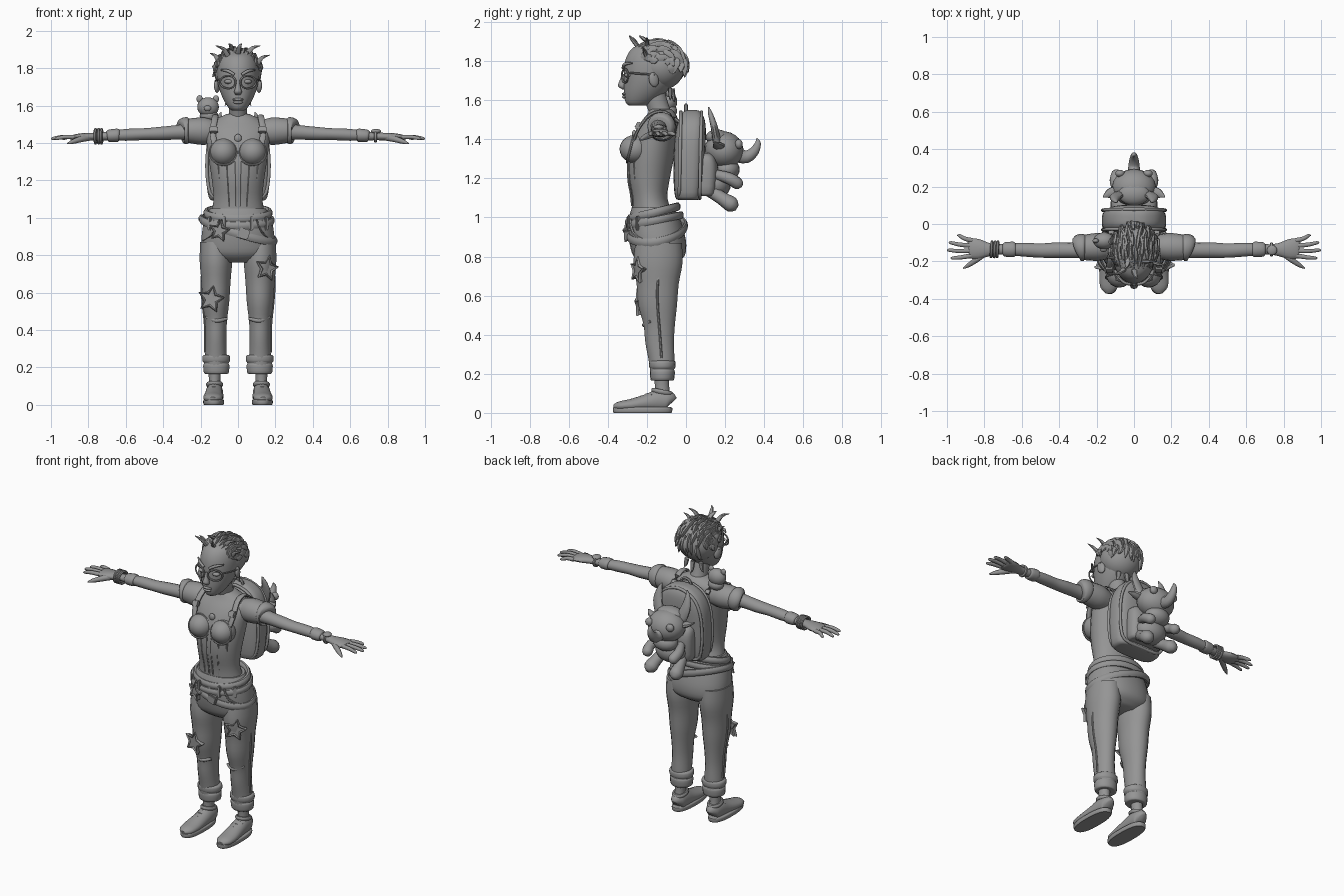
import bpy, bmesh, math, random
from mathutils import Vector, Matrix, Euler

random.seed(4)
grey = bpy.data.materials.new("clay grey")
grey.diffuse_color = (0.3, 0.3, 0.3, 1)
Y, Z = Vector((0, 1, 0)), Vector((0, 0, 1))


def finish(name, bm, mirror=False, angle=50):
    bmesh.ops.recalc_face_normals(bm, faces=bm.faces)
    me = bpy.data.meshes.new(name)
    bm.to_mesh(me)
    bm.free()
    me.materials.append(grey)
    ob = bpy.data.objects.new(name, me)
    bpy.context.collection.objects.link(ob)
    for o in bpy.context.selected_objects:
        o.select_set(False)
    ob.select_set(True)
    bpy.context.view_layer.objects.active = ob
    bpy.ops.object.shade_smooth_by_angle(angle=math.radians(angle))
    if mirror:
        ob.modifiers.new("mirror", 'MIRROR')
    return ob


def spline(pts, k, closed):
    """Catmull-Rom through tuples of x, y, z, radius a, radius b."""
    n, out = len(pts), []
    get = (lambda i: Vector(pts[i % n])) if closed else (lambda i: Vector(pts[min(max(i, 0), n - 1)]))
    for i in range(n if closed else n - 1):
        a, b, c, d = (get(i + j) for j in (-1, 0, 1, 2))
        for s in range(k):
            t = s / k
            out.append(b + (c - a) * (t / 2) + (a * 2 - b * 5 + c * 4 - d) * (t * t / 2)
                       + (b * 3 - a - c * 3 + d) * (t ** 3 / 2))
    if not closed:
        out.append(get(n - 1))
    return out


def sweep(name, pts, n=12, k=3, ref=Y, axis=None, p=2.0, closed=False, mirror=False, angle=50):
    """Skin elliptical sections along a path; p above 2 makes them boxier."""
    path = spline(pts, k, closed)
    bm, rings, m = bmesh.new(), [], len(path)
    for i, v in enumerate(path):
        lo, hi = (path[i - 1], path[(i + 1) % m]) if closed else (path[max(i - 1, 0)], path[min(i + 1, m - 1)])
        t = Vector(axis) if axis else (Vector(hi[:3]) - Vector(lo[:3])).normalized()
        side = t.cross(ref).normalized()
        up = side.cross(t)
        ring = []
        for j in range(n):
            a = 2 * math.pi * (j + 0.5) / n
            c, s = math.cos(a), math.sin(a)
            c, s = math.copysign(abs(c) ** (2 / p), c), math.copysign(abs(s) ** (2 / p), s)
            ring.append(bm.verts.new(Vector(v[:3]) + side * c * abs(v[3]) + up * s * abs(v[4])))
        rings.append(ring)
    for i in range(m if closed else m - 1):
        a, b = rings[i], rings[(i + 1) % m]
        for j in range(n):
            bm.faces.new((a[j], a[(j + 1) % n], b[(j + 1) % n], b[j]))
    if not closed:
        bm.faces.new(rings[0])
        bm.faces.new(rings[-1])
    return finish(name, bm, mirror, angle)


def column(name, rows, x=0.0, **kw):
    """Stack of level sections: z, centre y, half width, half depth."""
    return sweep(name, [(x, r[1], r[0], r[2], r[3]) for r in rows], axis=(0, 0, 1), **kw)


def blob(name, loc, size, rot=(0, 0, 0), mirror=False):
    bm = bmesh.new()
    bmesh.ops.create_uvsphere(bm, u_segments=20, v_segments=12, radius=1)
    bm.transform(Matrix.LocRotScale(Vector(loc), Euler(rot), Vector(size)))
    return finish(name, bm, mirror)


def box(name, loc, size, rot=(0, 0, 0), mirror=False):
    bm = bmesh.new()
    bmesh.ops.create_cube(bm, size=1)
    bm.transform(Matrix.LocRotScale(Vector(loc), Euler(rot), Vector(size)))
    bmesh.ops.bevel(bm, geom=bm.edges[:], offset=min(size) * 0.25, segments=2, affect='EDGES')
    return finish(name, bm, mirror)


def hoop(name, c, rx, ry, ra, rb, kx=0.0, ky=0.0, **kw):
    """Level loop around the body, tilted by the slopes kx and ky."""
    pts = []
    for i in range(16):
        a = math.pi * i / 8
        x, y = rx * math.cos(a), ry * math.sin(a)
        pts.append((c[0] + x, c[1] + y, c[2] + kx * x + ky * y, ra, rb))
    return sweep(name, pts, n=8, k=2, ref=Z, closed=True, **kw)


def loop(name, c, u, v, ru, rv, r, mirror=False):
    """Round cord around a centre in the plane of u and v."""
    pts = []
    for i in range(12):
        a = math.pi * i / 6
        pts.append((*(Vector(c) + Vector(u) * ru * math.cos(a) + Vector(v) * rv * math.sin(a)), r, r))
    return sweep(name, pts, n=6, k=2, ref=Vector(u).cross(Vector(v)), closed=True, mirror=mirror)


def star(name, c, size, turn, tilt=0.2):
    """Star patch with a raised rim."""
    m = Matrix.Translation(c) @ Euler((0, tilt, turn)).to_matrix().to_4x4()
    pts = []
    for i in range(10):
        a, r = math.pi * i / 5, size * (1 if i % 2 == 0 else 0.5)
        pts.append(m @ Vector((r * math.sin(a), 0, r * math.cos(a))))
    sweep(name + "_rim", [(*q, 0.008, 0.008) for q in pts], n=6, k=1, ref=m.to_3x3() @ Y, closed=True)
    bm = bmesh.new()
    face = bm.faces.new([bm.verts.new(q) for q in pts])
    new = bmesh.ops.extrude_face_region(bm, geom=[face])["geom"]
    bmesh.ops.translate(bm, vec=m.to_3x3() @ Vector((0, 0.02, 0)),
                        verts=[g for g in new if isinstance(g, bmesh.types.BMVert)])
    finish(name, bm)


# Torso, neck and bodice
torso = [(1.02, -.17, .145, .105), (1.10, -.187, .131, .092), (1.20, -.19, .14, .108), (1.30, -.18, .155, .118),
         (1.40, -.16, .168, .115), (1.47, -.14, .172, .1), (1.52, -.125, .13, .078), (1.555, -.13, .06, .055)]
column("torso", torso, n=32)
sweep("neck", [(0, -.12, 1.5, .056, .06), (0, -.14, 1.56, .05, .055), (0, -.17, 1.65, .052, .06)], n=16)
blob("bodice_cup", (.078, -.262, 1.35), (.074, .078, .072), mirror=True)
loop("cup_trim", (.078, -.285, 1.35), (1, 0, 0), (0, .25, .97), .073, .07, .006, True)


def front(x, z):
    for a, b in zip(torso, torso[1:]):
        if a[0] <= z <= b[0]:
            t = (z - a[0]) / (b[0] - a[0])
            yc, rx, ry = (a[i] + (b[i] - a[i]) * t for i in (1, 2, 3))
            return yc - ry * math.sqrt(max(0, 1 - (x / rx) ** 2))


for x in (0.015, 0.06, 0.105):
    sweep("bodice_seam", [(x * (.8 + .25 * i / 4), front(x, 1.06 + .06 * i), 1.06 + .06 * i, .005, .005)
                          for i in range(5)], n=6, mirror=True)
sweep("shoulder_strap", [(.12, -.27, 1.38, .017, .008), (.135, -.245, 1.45, .017, .009), (.125, -.185, 1.525, .018, .01),
                         (.12, -.11, 1.54, .018, .01), (.12, -.04, 1.49, .018, .01)],
      n=8, ref=Vector((1, 0, 0)).cross(Vector((0, .6, .8))), mirror=True)
box("strap_buckle", (.13, -.245, 1.47), (.045, .025, .04), (-.5, 0, 0), True)
hoop("necklace", (0, -.17, 1.49), .07, .085, .005, .005, ky=.75)
blob("pendant", (0, -.265, 1.425), (.02, .012, .022))

# Head and face
column("head", [(1.572, -.245, .03, .045), (1.59, -.237, .052, .073), (1.64, -.21, .082, .108), (1.70, -.185, .104, .133),
                (1.76, -.175, .112, .143), (1.82, -.17, .108, .136), (1.87, -.165, .085, .105), (1.895, -.16, .03, .04)],
       n=28)
sweep("nose", [(0, -.312, 1.735, .012, .014), (0, -.322, 1.70, .014, .018), (0, -.328, 1.672, .022, .02),
               (0, -.315, 1.655, .012, .01)], n=10, axis=(0, 0, 1))
blob("upper_lip", (0, -.314, 1.632), (.03, .014, .008))
blob("lower_lip", (0, -.313, 1.617), (.026, .014, .009))
blob("ear", (.113, -.165, 1.705), (.014, .026, .038), (.25, 0, .3), True)
blob("eye", (.048, -.295, 1.728), (.026, .02, .013), mirror=True)
loop("glasses_rim", (.054, -.312, 1.725), (.93, .36, 0), (0, 0, 1), .045, .034, .0055, True)
sweep("glasses_arm", [(.095, -.29, 1.74, .005, .005), (.115, -.23, 1.735, .005, .005), (.12, -.16, 1.73, .005, .005)],
      n=6, ref=Z, mirror=True)
sweep("eyebrow", [(.02, -.322, 1.765, .008, .008), (.055, -.312, 1.785, .009, .008), (.092, -.275, 1.79, .004, .004)],
      n=8, mirror=True)

# Hair: a cap covered with swept-back locks
blob("hair_cap", (0, -.125, 1.775), (.126, .12, .122), (.25, 0, 0))


def scalp(a, t, lift):
    return Vector((.126 * lift * math.sin(a), -.14 - .138 * lift * math.cos(a) * math.cos(t),
                   1.77 + .128 * lift * math.cos(a) * math.sin(t)))


for i in range(100):
    a = math.radians(-72 + 144 * ((i * .618) % 1))
    t0 = math.radians(random.uniform(28, 170) if i > 24 else random.uniform(28, 42))
    span, flare, bend = random.uniform(.5, .95), random.uniform(.03, .14), random.uniform(-.2, .2)
    pts = []
    for s in range(4):
        r = (.013, .021, .016, .002)[s]
        pts.append((*scalp(a + bend * s / 3, t0 + span * s / 3, 1 + flare * (s / 3) ** 2), r, r * .6))
    sweep("hair_lock", pts, n=6, k=2, ref=Vector((1, 0, .01)))
# Loose tips
for x, y, z, dx, dy, dz in ((-.05, -.24, 1.86, -.07, -.03, .06), (.0, -.25, 1.88, .02, -.04, .05), (.05, -.2, 1.88, .07, .0, .04),
                            (.1, -.2, 1.82, .07, -.02, .05), (-.03, -.18, 1.89, -.02, -.06, .04), (-.1, -.18, 1.83, -.05, 0, .05),
                            (.05, -.08, 1.66, .02, .0, -.06), (-.05, -.08, 1.66, -.02, .0, -.06), (.0, -.07, 1.66, 0, .01, -.07)):
    sweep("hair_tip", [(x, y, z, .016, .012), (x + dx * .4, y + dy * .7, z + dz * .7, .011, .009),
                       (x + dx, y + dy, z + dz, .002, .002)], n=6, ref=Vector((.1, 1, .1)))

# Arms, sleeves and hands
sweep("arm", [(.14, -.13, 1.465, .06, .06), (.30, -.14, 1.458, .041, .042), (.42, -.14, 1.45, .036, .041),
              (.5, -.142, 1.447, .032, .038), (.6, -.137, 1.443, .032, .036), (.73, -.135, 1.435, .021, .026)],
      n=18, mirror=True)
sweep("sleeve", [(.12, -.12, 1.455, .06, .06), (.18, -.122, 1.462, .074, .074), (.25, -.125, 1.465, .068, .07),
                 (.275, -.125, 1.465, .06, .064)], n=18, mirror=True)
sweep("sleeve_roll", [(.262, -.125, 1.466, .064, .067), (.272, -.125, 1.466, .073, .072), (.296, -.127, 1.466, .068, .07),
                      (.306, -.13, 1.464, .05, .055)], n=18, mirror=True)
sweep("wrist_cuff", [(.635, -.136, 1.441, .03, .034), (.645, -.136, 1.441, .036, .042), (.69, -.136, 1.438, .033, .039),
                     (.7, -.136, 1.437, .024, .03)], n=16, mirror=True)
sweep("palm", [(.71, -.135, 1.436, .02, .025), (.77, -.137, 1.434, .021, .034), (.83, -.135, 1.432, .021, .054),
               (.875, -.13, 1.43, .015, .052), (.885, -.13, 1.43, .007, .044)], n=14, mirror=True)
for base, tip in (((.865, -.088), (.945, -.062)), ((.87, -.115), (.99, -.1)), ((.87, -.143), (1, -.14)), ((.865, -.168), (.98, -.182))):
    mid = ((base[0] + tip[0]) / 2, (base[1] + tip[1]) / 2 - .003)
    sweep("finger", [(*base, 1.43, .013, .014), (*mid, 1.432, .012, .012), (tip[0] - .012, tip[1], 1.424, .009, .009),
                     (*tip, 1.42, .002, .002)], n=8, mirror=True)
sweep("thumb", [(.79, -.15, 1.43, .018, .018), (.84, -.19, 1.42, .016, .017), (.885, -.22, 1.406, .012, .012),
                (.912, -.237, 1.396, .003, .003)], n=8, ref=Z, mirror=True)
for x in (-.73, -.745, -.762):
    loop("bracelet", (x, -.136, 1.436), (.15 + x / 9, 1, 0), (0, 0, 1), .04, .037, .008)
loop("watch_strap", (.735, -.136, 1.436), (0, 1, 0), (0, 0, 1), .03, .027, .009)
blob("watch_face", (.738, -.14, 1.462), (.027, .027, .013))

# Trousers with rolled cuffs
column("hips", [(1.05, -.17, .148, .108), (1.0, -.162, .178, .13), (.93, -.153, .192, .143), (.86, -.143, .197, .145),
                (.80, -.138, .185, .13), (.76, -.138, .1, .08)], n=32, p=2.2)
column("trouser_leg", [(.87, -.14, .085, .12), (.77, -.143, .088, .127), (.66, -.145, .079, .109), (.55, -.145, .072, .1),
                       (.45, -.137, .06, .081), (.36, -.135, .056, .074), (.27, -.125, .058, .067), (.21, -.122, .06, .062)],
       x=.118, n=20, mirror=True)
column("trouser_cuff", [(.165, -.121, .05, .05), (.17, -.121, .067, .06), (.21, -.121, .071, .064), (.222, -.121, .066, .06),
                        (.235, -.121, .075, .067), (.262, -.122, .073, .067), (.268, -.123, .055, .055)], x=.116, n=18, mirror=True)
sweep("side_seam", [(.185 - .0, -.13, .76, .006, .006), (.196, -.145, .66, .006, .006), (.19, -.145, .55, .006, .006),
                    (.177, -.135, .42, .006, .006), (.176, -.125, .28, .006, .006)], n=6, mirror=True)
sweep("hip_pocket", [(.10, -.285, .99, .006, .008), (.13, -.27, .92, .006, .008), (.185, -.2, .88, .006, .008)], n=6, mirror=True)
sweep("fly", [(.0, -.295, .99, .012, .005), (.005, -.29, .9, .012, .006), (0, -.26, .80, .01, .006)], n=6)
sweep("knee_fold", [(.06, -.19, .46, .008, .008), (.115, -.215, .45, .012, .01), (.17, -.18, .47, .008, .008)], n=8, mirror=True)

# Waist roll, belts and star patches
hoop("waist_roll", (0, -.165, 1.025), .17, .122, .016, .022, ky=.25)
hoop("waistband", (0, -.16, .985), .185, .137, .012, .02, ky=.2)
hoop("slanted_belt", (0, -.15, .935), .198, .147, .013, .022, kx=-.3, ky=.15)
box("belt_buckle", (.03, -.305, .915), (.06, .025, .055), (0, .3, 0))
for x in (.07, .15):
    box("belt_loop", (x, -.16 - .14 * math.sqrt(1 - (x / .19) ** 2), .97), (.02, .025, .075), (0, 0, x * 4), True)
star("belt_star", (-.10, -.3, .93), .055, -.35)
star("left_leg_star", (-.145, -.243, .565), .07, -.2)
star("right_leg_star", (.155, -.25, .73), .065, .5)

# Ankles and shoes
column("ankle", [(.06, -.118, .036, .045), (.12, -.122, .031, .037), (.2, -.125, .036, .038)], x=.125, n=14, mirror=True)
sweep("shoe", [(.125, -.075, .05, .022, .035), (.125, -.09, .06, .042, .052), (.126, -.14, .062, .047, .058),
               (.128, -.2, .052, .05, .045), (.132, -.28, .04, .054, .032), (.134, -.34, .035, .046, .024),
               (.135, -.37, .03, .018, .012)], n=16, ref=Z, mirror=True)
column("shoe_sole", [(0, -.222, .052, .148), (.008, -.222, .056, .152), (.026, -.222, .055, .152), (.03, -.222, .045, .14)],
       x=.13, n=28, p=2.5, mirror=True, angle=40)
hoop("shoe_collar", (.125, -.122, .108), .036, .046, .01, .012, ky=-.2, mirror=True)
for i in range(4):
    y, z = -.175 - .027 * i, .104 - .011 * i
    sweep("shoelace", [(.098, y, z - .014, .006, .006), (.128, y, z, .007, .007), (.16, y, z - .014, .006, .006)], n=6, mirror=True)

# Backpack
column("backpack", [(1.09, .012, .12, .05), (1.105, .012, .155, .068), (1.2, .014, .17, .078), (1.33, .018, .172, .08),
                    (1.43, .024, .16, .078), (1.5, .03, .125, .066), (1.54, .03, .07, .045), (1.55, .03, .03, .02)],
       n=32, p=3.2)
for y, r in ((-.035, .009), (.07, .009)):
    sweep("backpack_piping", [(x, y + .02 * (z - 1.1), z, r, r) for x, z in
                              ((-.13, 1.11), (-.163, 1.2), (-.165, 1.33), (-.148, 1.43), (-.1, 1.505), (0, 1.54), (.1, 1.505),
                               (.148, 1.43), (.165, 1.33), (.163, 1.2), (.13, 1.11), (0, 1.1))], n=8, ref=Y, closed=True)
column("backpack_pocket", [(1.11, .1, .09, .03), (1.125, .1, .12, .055), (1.25, .105, .125, .06), (1.31, .1, .115, .05),
                           (1.33, .095, .08, .03)], n=24, p=3)
loop("backpack_handle", (0, .0, 1.545), (1, 0, 0), (0, 0, 1), .035, .03, .009)

# Horned plush toy on the backpack
blob("plush_head", (0, .195, 1.345), (.118, .1, .095), (-.35, 0, 0))
blob("plush_brow", (0, .16, 1.41), (.085, .06, .04))
blob("plush_muzzle", (0, .21, 1.245), (.08, .065, .055))
sweep("plush_horn", [(0, .265, 1.32, .04, .035), (0, .31, 1.31, .034, .03), (0, .35, 1.34, .026, .024), (0, .368, 1.38, .016, .015),
                     (0, .362, 1.405, .004, .004)], n=10, ref=Vector((1, 0, 0)))
sweep("plush_ear", [(.07, .16, 1.38, .035, .022), (.1, .145, 1.46, .032, .018), (.1, .125, 1.53, .016, .012), (.09, .115, 1.565, .003, .003)],
      n=10, mirror=True)
sweep("plush_side_ear", [(.08, .17, 1.36, .02, .03), (.125, .165, 1.37, .016, .03), (.165, .145, 1.385, .003, .004)], n=8, mirror=True)
blob("plush_eye", (.075, .27, 1.375), (.025, .02, .025), mirror=True)
blob("plush_body", (0, .15, 1.17), (.1, .08, .075))
sweep("plush_arm", [(.07, .15, 1.22, .025, .025), (.1, .22, 1.2, .03, .03), (.09, .27, 1.17, .03, .03), (.085, .285, 1.16, .008, .008)],
      n=10, ref=Z, mirror=True)
sweep("plush_leg", [(.06, .12, 1.14, .035, .035), (.08, .18, 1.1, .034, .034), (.09, .235, 1.065, .042, .04), (.092, .262, 1.05, .015, .015)],
      n=10, ref=Z, mirror=True)

# Small toy perched on the shoulder
blob("perched_toy_head", (-.16, -.09, 1.592), (.058, .045, .052))
blob("perched_toy_body", (-.155, -.085, 1.545), (.05, .04, .035))
for x in (-.205, -.118):
    blob("perched_toy_ear", (x, -.09, 1.635), (.017, .012, .02))
blob("perched_toy_nose", (-.163, -.137, 1.585), (.02, .012, .015))
